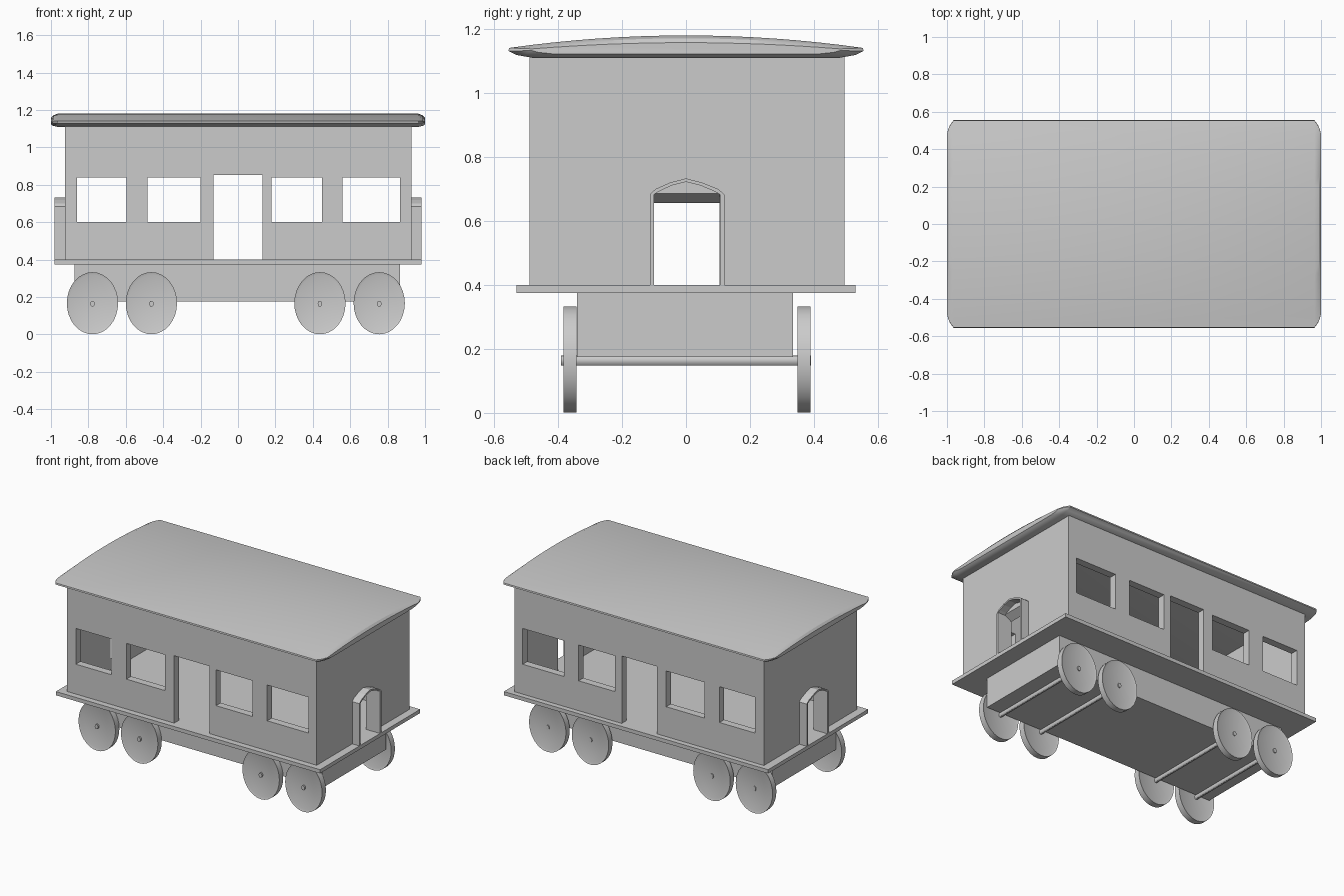
import bpy, bmesh, math
from mathutils import Matrix

if "Cube" in bpy.data.objects:
    bpy.data.objects.remove(bpy.data.objects["Cube"])


def make_object(name, bm):
    bmesh.ops.recalc_face_normals(bm, faces=bm.faces)
    mesh = bpy.data.meshes.new(name)
    bm.to_mesh(mesh)
    bm.free()
    ob = bpy.data.objects.new(name, mesh)
    bpy.context.collection.objects.link(ob)
    return ob


def box(name, x0, x1, y0, y1, z0, z1):
    bm = bmesh.new()
    bmesh.ops.create_cube(bm, size=1)
    for v in bm.verts:
        v.co = (x0 + (v.co.x + .5) * (x1 - x0),
                y0 + (v.co.y + .5) * (y1 - y0),
                z0 + (v.co.z + .5) * (z1 - z0))
    return make_object(name, bm)


def prism(name, points, direction):
    """Extrude a closed outline of 3D points."""
    bm = bmesh.new()
    face = bm.faces.new([bm.verts.new(p) for p in points])
    ext = bmesh.ops.extrude_face_region(bm, geom=[face])
    bmesh.ops.translate(bm, vec=direction,
                        verts=[g for g in ext['geom'] if isinstance(g, bmesh.types.BMVert)])
    return make_object(name, bm)


def smooth(ob, angle):
    bpy.ops.object.select_all(action='DESELECT')
    ob.select_set(True)
    bpy.context.view_layer.objects.active = ob
    bpy.ops.object.shade_smooth_by_angle(angle=math.radians(angle))


def cut(ob, cutter):
    mod = ob.modifiers.new("cut", 'BOOLEAN')
    mod.operation = 'DIFFERENCE'
    mod.solver = 'EXACT'
    mod.object = cutter
    bpy.context.view_layer.objects.active = ob
    bpy.ops.object.modifier_apply(modifier=mod.name)
    bpy.data.objects.remove(cutter)


# Chassis: floor plate and underframe
box("floor_plate", -.98, .98, -.53, .53, .375, .40)
box("underframe", -.875, .865, -.34, .335, .175, .38)

# Hollow body with windows, side doors and end doorways
body = box("body_walls", -.925, .927, -.49, .495, .395, 1.115)
cut(body, box("inner_cut", -.875, .877, -.44, .445, .3, 1.2))
for x0, x1 in ((-.86, -.595), (-.485, -.20), (.18, .45), (.56, .865)):
    cut(body, box("window_cut", x0, x1, -.7, .7, .60, .84))
cut(body, box("side_door_cut", -.13, .13, -.7, .7, .3, .852))
for s in (-1, 1):
    # lintel slopes down towards the inside
    outline = [(s * .80, -.10, .3), (s * 1.0, -.10, .3), (s * 1.0, -.10, .73),
               (s * .926, -.10, .686), (s * .876, -.10, .656), (s * .80, -.10, .61)]
    cut(body, prism("end_door_cut", outline, (0, .205, 0)))

# Arched portals around the end doorways
outer = [(-.113, .40), (-.113, .683), (-.095, .70), (-.05, .720), (0, .733),
         (.05, .720), (.10, .70), (.12, .683), (.12, .40)]
inner = [(-.10, .40), (-.10, .683), (-.085, .692), (-.045, .711), (0, .722),
         (.045, .711), (.09, .692), (.106, .683), (.106, .40)]
for side, s in (("left", -1), ("right", 1)):
    loop = [(s * .92, y, z) for y, z in outer + inner[::-1]]
    prism(side + "_end_portal", loop, (s * .06, 0, 0))

# Roof: lens-shaped section lofted along x, tapering at the ends
half, mid = .553, 1.135
section = []
for i in range(17):
    y = -half + 2 * half * i / 16
    section.append((y, 1.141 + .039 * (1 - (y / half) ** 2)))
section += [(.555, 1.131), (.53, 1.119), (.48, 1.110),
            (-.48, 1.110), (-.53, 1.119), (-.555, 1.131)]
stations = [(-1, .87, .5), (-.988, .94, .8), (-.965, 1, 1),
            (.965, 1, 1), (.988, .94, .8), (1, .87, .5)]
bm = bmesh.new()
rings = [[bm.verts.new((x, y * sy, mid + (z - mid) * sz)) for y, z in section]
         for x, sy, sz in stations]
n = len(section)
for a, b in zip(rings, rings[1:]):
    for i in range(n):
        j = (i + 1) % n
        bm.faces.new((a[i], a[j], b[j], b[i]))
bm.faces.new(rings[0])
bm.faces.new(rings[-1])
smooth(make_object("roof", bm), 25)


# Oval wheels with a recessed face, joined in pairs by axles
def disc(name, x, y0, y1, rx, rz, zc, sides, recess=0):
    bm = bmesh.new()
    bmesh.ops.create_cone(bm, cap_ends=True, segments=sides, radius1=1, radius2=1, depth=1)
    bmesh.ops.transform(bm, verts=bm.verts, matrix=Matrix.Rotation(math.pi / 2, 4, 'X'))
    bmesh.ops.transform(bm, verts=bm.verts,
                        matrix=Matrix.Translation((x, (y0 + y1) / 2, zc))
                        @ Matrix.Diagonal((rx, y1 - y0, rz, 1)))
    if recess:
        bm.normal_update()
        caps = [f for f in bm.faces if len(f.verts) > 4]
        for f in caps:
            bmesh.ops.inset_region(bm, faces=[f], thickness=.014)
            bmesh.ops.translate(bm, verts=f.verts, vec=-f.normal * recess)
    ob = make_object(name, bm)
    smooth(ob, 30)


for k, x in enumerate((-.778, -.463, .438, .755)):
    disc(f"axle_{k}", x, -.39, .39, .012, .016, .164, 12)
    disc(f"front_wheel_{k}", x, -.383, -.342, .137, .166, .167, 32, .005)
    disc(f"back_wheel_{k}", x, .349, .389, .137, .166, .167, 32, .005)
